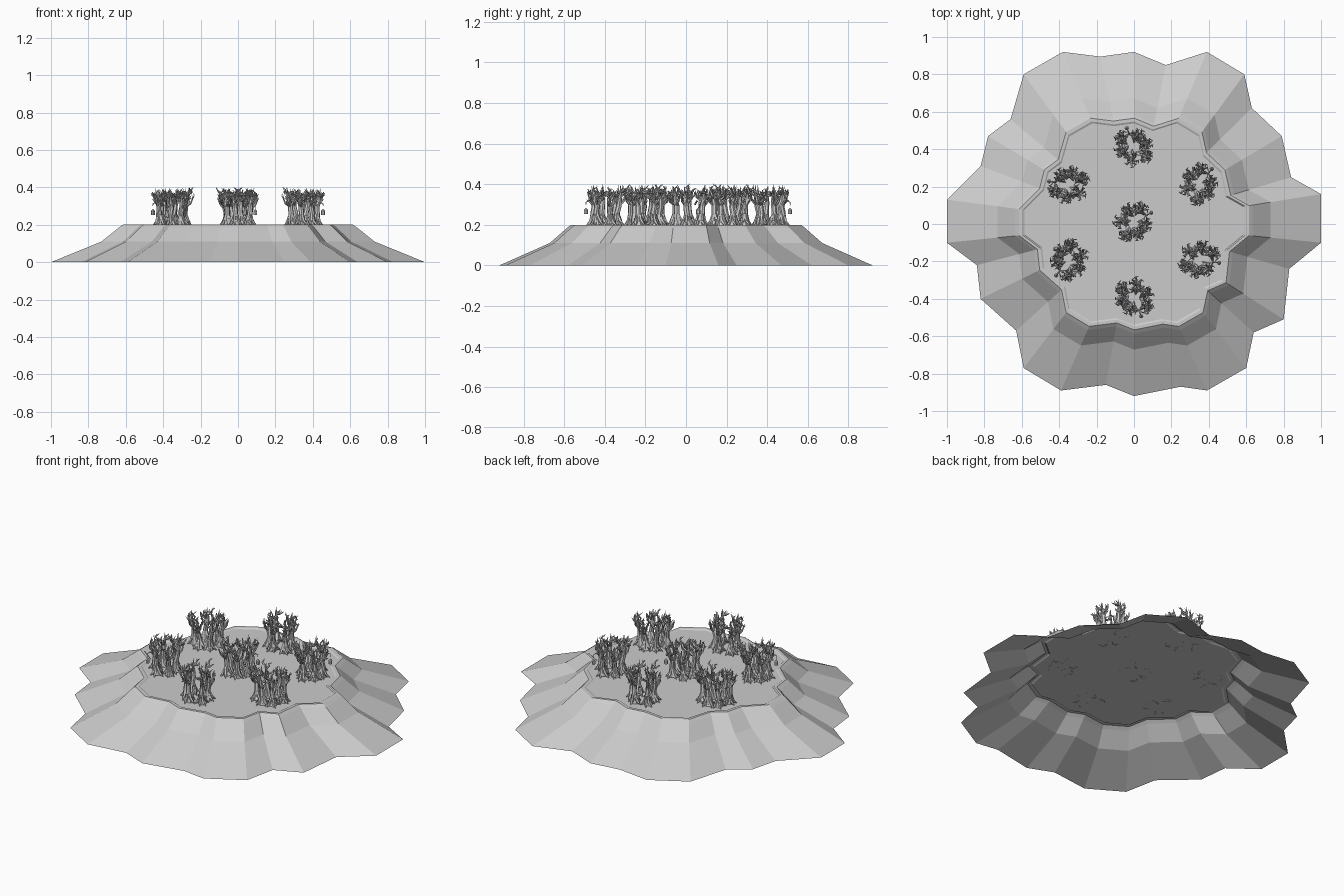
import bpy, bmesh, math, random
from mathutils import Vector, Matrix

if "Cube" in bpy.data.objects:
    bpy.data.objects.remove(bpy.data.objects["Cube"])

random.seed(7)

def finish(bm, name):
    me = bpy.data.meshes.new(name)
    bm.to_mesh(me)
    bm.free()
    ob = bpy.data.objects.new(name, me)
    bpy.context.collection.objects.link(ob)
    return ob

# Hollow rocky mound: one scalloped outline, scaled in at each level
outline = [(1, .16), (1, -.10), (.83, -.24), (.80, -.51), (.64, -.58), (.60, -.77),
           (.39, -.89), (.25, -.87), (0, -.92), (-.15, -.86), (-.39, -.89), (-.59, -.77),
           (-.63, -.57), (-.82, -.40), (-.84, -.22), (-1, -.10), (-1, .13), (-.82, .31),
           (-.78, .47), (-.66, .56), (-.59, .80), (-.38, .92), (-.18, .895), (0, .92),
           (.17, .85), (.39, .92), (.59, .80), (.63, .62), (.79, .47), (.84, .25)]
levels = [(1, 0), (.73, .11), (.637, .185), (.615, .20), (.595, .20), (.585, .195)]
bm = bmesh.new()
rings = [[bm.verts.new((x * s, y * s, z)) for x, y in outline] for s, z in levels]
n = len(outline)
for a, b in zip(rings, rings[1:]):
    for i in range(n):
        j = (i + 1) % n
        bm.faces.new((a[j], a[i], b[i], b[j]))
bm.faces.new(rings[-1][::-1])
finish(bm, "mound")

# Tapering tube along a path, closed to a point at the tip
def tube(bm, pts, radii, sides):
    prev = None
    for k, (p, r) in enumerate(zip(pts, radii)):
        d = (pts[min(k + 1, len(pts) - 1)] - pts[max(k - 1, 0)]).normalized()
        q = Vector((0, 0, 1)).rotation_difference(d)
        if k == len(pts) - 1:
            tip = bm.verts.new(p)
            for i in range(sides):
                bm.faces.new((prev[i], prev[(i + 1) % sides], tip))
            return
        ring = [bm.verts.new(p + q @ Vector((r * math.cos(t), r * math.sin(t), 0)))
                for t in (math.tau * i / sides for i in range(sides))]
        if prev:
            for i in range(sides):
                j = (i + 1) % sides
                bm.faces.new((prev[i], prev[j], ring[j], ring[i]))
        prev = ring

def polar(a, r, z):
    return Vector((math.cos(a) * r, math.sin(a) * r, z))

# Gnarled dead tree: bent trunk, splayed roots, forked bare branches
def tree(bm, base, height, lean):
    U = random.uniform
    trunk = [base + polar(lean, o, z * height) + polar(U(0, 6.28), .004, 0)
             for o, z in ((0, 0), (.002, .12), (.004, .3), (.007, .48), (.012, .64), (.016, .8), (.02, 1))]
    tube(bm, trunk, (.026, .018, .014, .014, .011, .006, 0), 7)
    for k in range(5):
        a = k * math.tau / 5 + U(-.3, .3)
        tube(bm, [trunk[2] + polar(a, .006, 0), base + polar(a, .018, .022),
                  base + polar(a + .2, .029, .007), base + polar(a + .3, .043, -.003)],
             (.007, .009, .007, 0), 5)
    for k in range(7):
        a = k * 2.4 + lean + U(-.3, .3)
        start = trunk[3 + k % 3]
        reach = U(.028, .045)
        top = min(base.z + height * U(.8, 1.02), start.z + .085)
        rise = top - start.z
        mid = start + polar(a, reach * .6, rise * .3)
        bend = start + polar(a + .3, reach * .85, rise * .62)
        end = start + polar(a + U(-.3, .5), reach, rise)
        tube(bm, [start, mid, bend, end], (.007, .0055, .004, 0), 5)
        for p, s in ((mid, 1), (bend, -1)):
            tw = polar(a + s * 1.0, U(.014, .026), U(.006, .025))
            tube(bm, [p, p + tw * .55 + Vector((0, 0, -.002)), p + tw], (.0035, .0028, 0), 4)

# One grove of trees with a small hanging lantern
bm = bmesh.new()
for k in range(6):
    a = k * math.tau / 6 + random.uniform(-.2, .2)
    tree(bm, polar(a, random.uniform(.055, .074), .197), random.uniform(.18, .205), a + random.uniform(-1, 1))
hang = polar(.5, .105, .275)
tube(bm, [polar(.5, .07, .30), polar(.5, .09, .318), polar(.5, .105, .312), hang],
     (.005, .004, .002, 0), 5)
for r1, r2, d, z in ((.010, .010, .020, -.012), (.012, .002, .010, .003)):
    bmesh.ops.create_cone(bm, cap_ends=True, segments=6, radius1=r1, radius2=r2, depth=d,
                          matrix=Matrix.Translation(hang + Vector((0, 0, z))))
first = finish(bm, "dead_tree_grove_0")

# Central grove plus a ring of six turned copies
for k in range(6):
    a = math.radians(30 + 60 * k)
    ob = bpy.data.objects.new(f"dead_tree_grove_{k + 1}", first.data)
    bpy.context.collection.objects.link(ob)
    ob.location = (math.cos(a) * .405, .01 + math.sin(a) * .405, 0)
    ob.rotation_euler.z = k * math.radians(60) + .4
first.location.y = .01
